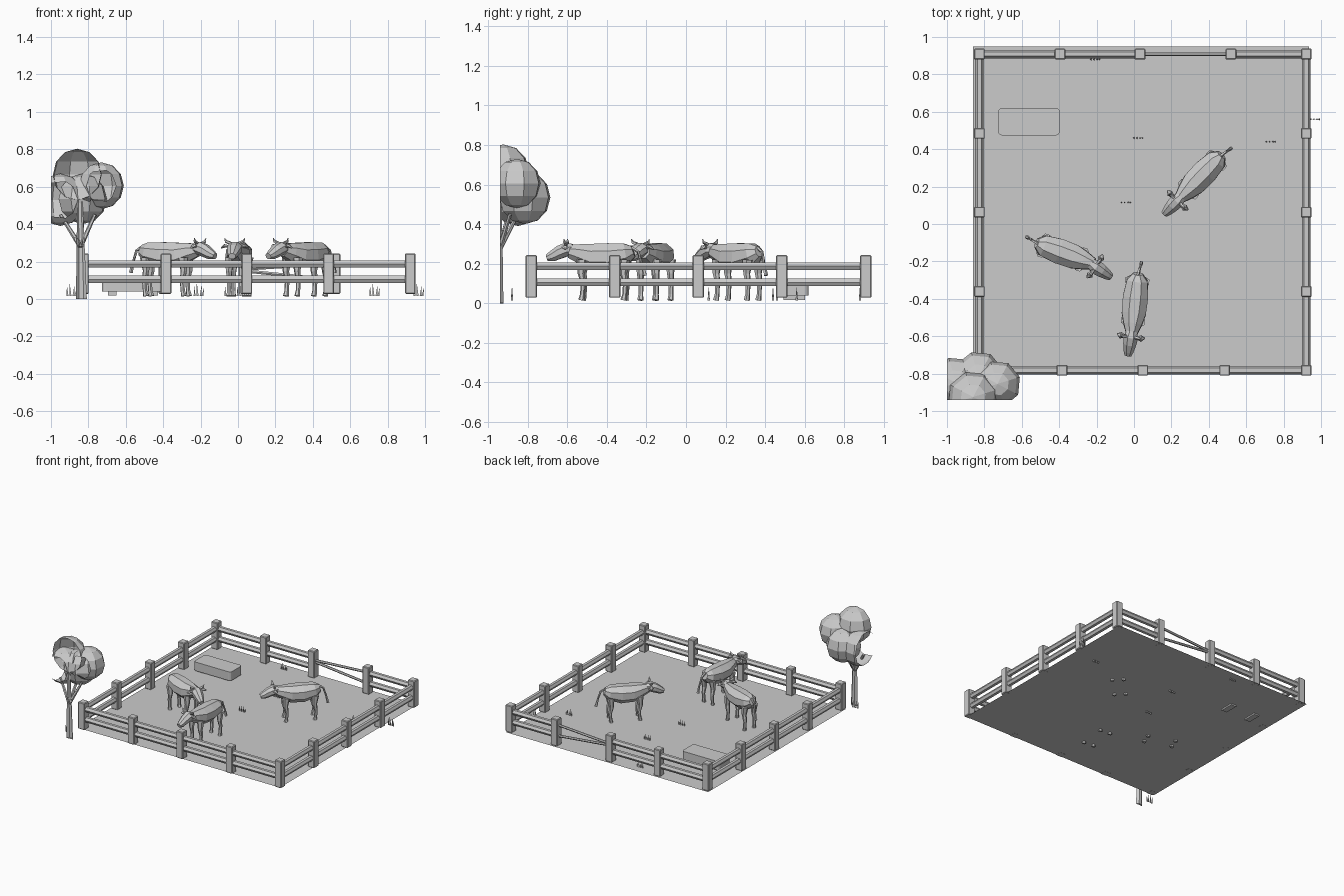
import bpy, bmesh, math
from mathutils import Vector, Matrix

cube = bpy.data.objects.get("Cube")
if cube:
    bpy.data.objects.remove(cube, do_unlink=True)

grey = bpy.data.materials.new("light_grey")
grey.use_nodes = True
grey.diffuse_color = (0.6, 0.6, 0.6, 1)
grey.node_tree.nodes["Principled BSDF"].inputs["Base Color"].default_value = grey.diffuse_color
UP = Vector((0, 0, 1))
GROUND = 0.028


def finish(name, bm, matrix=None):
    bmesh.ops.recalc_face_normals(bm, faces=bm.faces)
    mesh = bpy.data.meshes.new(name)
    bm.to_mesh(mesh)
    bm.free()
    mesh.materials.append(grey)
    obj = bpy.data.objects.new(name, mesh)
    bpy.context.collection.objects.link(obj)
    if matrix:
        obj.matrix_world = matrix
    return obj


def add_loft(bm, path, radii, sides=6, turn=0.0):
    """Skin of elliptical rings along a path; a radius is a number or (width, height)."""
    points = [Vector(p) for p in path]
    rings = []
    for i, p in enumerate(points):
        d = (points[min(i + 1, len(points) - 1)] - points[max(i - 1, 0)]).normalized()
        side = d.cross(UP if abs(d.z) < 0.9 else Vector((0, 1, 0))).normalized()
        top = side.cross(d)
        r = radii[i]
        w, h = r if isinstance(r, tuple) else (r, r)
        angles = [turn + math.tau * k / sides for k in range(sides)]
        rings.append([bm.verts.new(p + side * w * math.cos(a) + top * h * math.sin(a)) for a in angles])
    for a, b in zip(rings, rings[1:]):
        for k in range(sides):
            n = (k + 1) % sides
            bm.faces.new((a[k], a[n], b[n], b[k]))
    bm.faces.new(rings[0])
    bm.faces.new(rings[-1])


def loft(name, path, radii, sides=6, turn=0.0, matrix=None):
    bm = bmesh.new()
    add_loft(bm, path, radii, sides, turn)
    return finish(name, bm, matrix)


def box(name, center, size, bevel=0.0, upright_only=False):
    bm = bmesh.new()
    bmesh.ops.create_cube(bm, size=1, matrix=Matrix.Translation(center) @ Matrix.Diagonal((*size, 1)))
    if bevel:
        edges = [e for e in bm.edges
                 if not upright_only or abs(e.verts[0].co.z - e.verts[1].co.z) > 0.001]
        bmesh.ops.bevel(bm, geom=edges, offset=bevel, segments=3 if upright_only else 1,
                        affect='EDGES', profile=0.5)
    return finish(name, bm)


# Ground sheet
bm = bmesh.new()
bmesh.ops.create_grid(bm, x_segments=1, y_segments=1, size=0.5,
                      matrix=Matrix.Translation((0.037, 0.073, GROUND)) @ Matrix.Diagonal((1.795, 1.75, 1, 1)))
finish("ground", bm)

# Fence posts
LEFT, RIGHT, FRONT, BACK = -0.827, 0.921, -0.782, 0.908
front_x = [LEFT, -0.385, 0.047, 0.485, RIGHT]
back_x = [LEFT, -0.395, 0.032, 0.518, RIGHT]
side_y = [FRONT, -0.36, 0.063, 0.485, BACK]
posts = [(x, FRONT) for x in front_x] + [(x, BACK) for x in back_x]
posts += [(x, y) for x in (LEFT, RIGHT) for y in side_y[1:-1]]
for x, y in posts:
    box("fence_post", (x, y, 0.135), (0.058, 0.058, 0.215), 0.005)


# Fence rails, with one broken bay at the back
def rail(a, b, za, zb, r=0.022):
    loft("fence_rail", [(*a, za), (*b, zb)], [r, r])


bays = []
for xs, y in ((front_x, FRONT), (back_x, BACK)):
    bays += [((a, y), (b, y)) for a, b in zip(xs, xs[1:])]
for x in (LEFT, RIGHT):
    bays += [((x, a), (x, b)) for a, b in zip(side_y, side_y[1:])]
for a, b in bays:
    if a == (back_x[2], BACK):
        rail(a, b, 0.16, 0.19, 0.01)
        rail(a, b, 0.15, 0.1, 0.01)
    else:
        for z in (0.187, 0.105):
            rail(a, b, z, z)

# Feed trough
box("trough", (-0.562, 0.547, 0.075), (0.33, 0.147, 0.07), 0.022, True)
for x in (-0.672, -0.452):
    box("trough_foot", (x, 0.547, 0.03), (0.047, 0.11, 0.026))


# Cattle, built facing +x around the middle of the body
def cow(x, y, angle, head_turn):
    m = Matrix.Translation((x, y, 0)) @ Matrix.Rotation(math.radians(angle), 4, 'Z')
    loft("cow_body",
         [(-0.155, 0, 0.262), (-0.12, 0, 0.25), (-0.03, 0, 0.235), (0.06, 0, 0.236),
          (0.12, 0, 0.252), (0.17, 0, 0.262)],
         [(0.028, 0.03), (0.06, 0.056), (0.073, 0.074), (0.07, 0.07), (0.052, 0.052), (0.032, 0.036)],
         8, math.pi / 8, m)
    for px in (-0.115, 0.1):
        for s in (-1, 1):
            loft("cow_leg",
                 [(px, s * 0.04, 0.22), (px + 0.006, s * 0.042, 0.15), (px - 0.004, s * 0.042, 0.1),
                  (px, s * 0.042, 0.045), (px + 0.006, s * 0.042, 0.015)],
                 [0.028, 0.018, 0.013, 0.012, 0.016], 6, 0, m)
    loft("cow_tail", [(-0.145, 0, 0.28), (-0.18, 0.005, 0.26), (-0.2, 0.01, 0.2), (-0.215, 0.012, 0.14)],
         [0.009, 0.008, 0.007, 0.011], 5, 0, m)
    pivot = Matrix.Translation((0.14, 0, 0))
    h = m @ pivot @ Matrix.Rotation(math.radians(head_turn), 4, 'Z') @ pivot.inverted()
    loft("cow_head",
         [(0.155, 0, 0.272), (0.185, 0, 0.272), (0.22, 0, 0.258), (0.262, 0, 0.236), (0.285, 0, 0.228)],
         [(0.028, 0.03), (0.042, 0.037), (0.038, 0.036), (0.028, 0.028), (0.02, 0.018)],
         8, math.pi / 8, h)
    for s in (-1, 1):
        loft("cow_ear", [(0.185, s * 0.033, 0.28), (0.185, s * 0.055, 0.284), (0.18, s * 0.075, 0.272)],
             [0.008, (0.018, 0.01), 0.004], 6, 0, h)
        loft("cow_horn", [(0.185, s * 0.024, 0.298), (0.188, s * 0.048, 0.308), (0.19, s * 0.055, 0.325)],
             [0.01, 0.008, 0.002], 5, 0, h)


cow(-0.375, -0.155, -20, -14)
cow(0.005, -0.42, -96, -3)
cow(0.36, 0.258, 226, 0)

# Grass tufts
for x, y in ((-0.21, 0.88), (0.02, 0.46), (0.73, 0.44), (-0.045, 0.115), (0.966, 0.56), (-0.89, -0.88)):
    bm = bmesh.new()
    for dx, lean, tall in ((-0.02, -0.004, 0.05), (-0.004, -0.006, 0.065), (0.012, 0.004, 0.055), (0.022, 0.006, 0.04)):
        add_loft(bm, [(x + dx, y, 0.015), (x + dx + lean, y, 0.015 + tall)], [0.007, 0.001], 3)
    finish("grass_tuft", bm)


# Tree in the corner, sliced flat and left open at the edge of the scene
def slice_off(obj):
    bm = bmesh.new()
    bm.from_mesh(obj.data)
    for co, no in (((-1, 0, 0), (1, 0, 0)), ((0, -0.94, 0), (0, 1, 0))):
        bmesh.ops.bisect_plane(bm, geom=bm.verts[:] + bm.edges[:] + bm.faces[:],
                               plane_co=co, plane_no=no, clear_inner=True)
    bm.to_mesh(obj.data)
    bm.free()


slice_off(loft("tree_trunk", [(-0.837, -0.953, 0), (-0.842, -0.95, 0.3), (-0.845, -0.95, 0.52)],
               [0.032, 0.024, 0.018], 8, math.pi / 8))
for tip in ((-0.95, -0.9, 0.45), (-0.765, -0.89, 0.45), (-0.83, -0.85, 0.45)):
    slice_off(loft("tree_branch", [(-0.842, -0.94, 0.28), tip], [0.014, 0.009]))
for center, r in (((-0.86, -0.925, 0.665), 0.138), ((-0.73, -0.855, 0.605), 0.125),
                  ((-0.95, -0.85, 0.53), 0.14), ((-0.83, -0.815, 0.535), 0.135)):
    bm = bmesh.new()
    bmesh.ops.create_uvsphere(bm, u_segments=8, v_segments=6, radius=r,
                              matrix=Matrix.Translation(center) @ Matrix.Rotation(0.3, 4, 'Z'))
    slice_off(finish("tree_foliage", bm))
